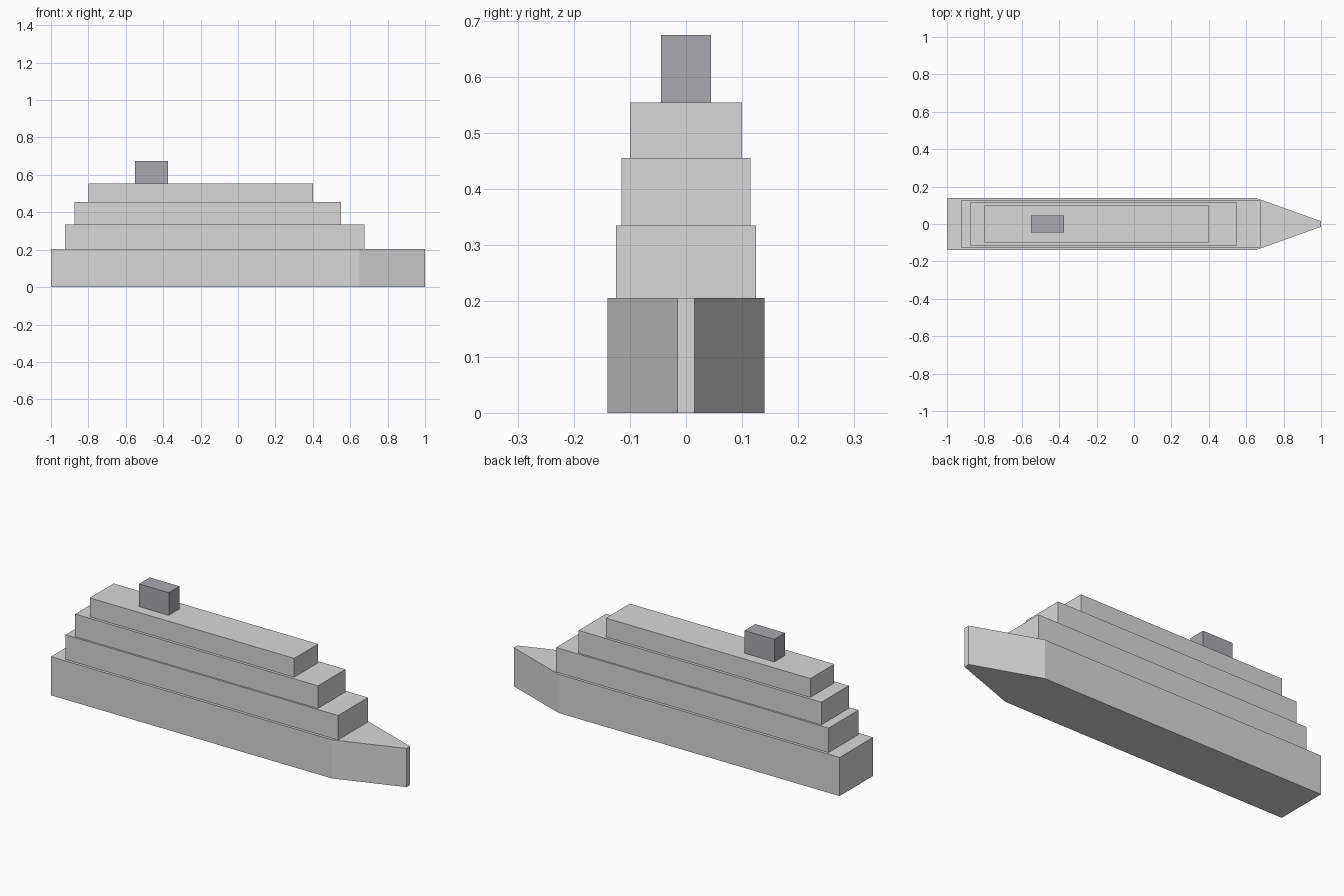
import bpy
import bmesh

cube = bpy.data.objects.get("Cube")
if cube:
    bpy.data.objects.remove(cube, do_unlink=True)


def make_material(name, color):
    mat = bpy.data.materials.new(name)
    mat.use_nodes = True
    mat.diffuse_color = color
    mat.node_tree.nodes["Principled BSDF"].inputs["Base Color"].default_value = color
    return mat


def extrude_outline(name, outline, bottom, top, mat):
    """Raise a flat plan outline into a solid block."""
    bm = bmesh.new()
    base = bm.faces.new([bm.verts.new((x, y, bottom)) for x, y in outline])
    result = bmesh.ops.extrude_face_region(bm, geom=[base], use_keep_orig=True)
    for item in result["geom"]:
        if isinstance(item, bmesh.types.BMVert):
            item.co.z = top
    bmesh.ops.recalc_face_normals(bm, faces=bm.faces)
    mesh = bpy.data.meshes.new(name)
    bm.to_mesh(mesh)
    bm.free()
    mesh.materials.append(mat)
    obj = bpy.data.objects.new(name, mesh)
    bpy.context.collection.objects.link(obj)
    return obj


def mirrored(half):
    """Complete a half outline across the centre line."""
    return half + [(x, -y) for x, y in reversed(half)]


white = make_material("pale_grey_paint", (0.69, 0.69, 0.69, 1))
grey = make_material("funnel_grey", (0.40, 0.40, 0.43, 1))

# Hull with a tapered, blunt bow
hull_half = [(-1, -0.14), (0.65, -0.14), (1, -0.015)]
extrude_outline("hull", mirrored(hull_half), 0, 0.205, white)

# Stepped decks and funnel: name, stern x, bow x, half width, bottom, top, material
blocks = [
    ("lower_deck", -0.925, 0.675, 0.125, 0.205, 0.335, white),
    ("middle_deck", -0.875, 0.55, 0.115, 0.335, 0.455, white),
    ("upper_deck", -0.80, 0.40, 0.10, 0.455, 0.555, white),
    ("funnel", -0.55, -0.375, 0.045, 0.555, 0.675, grey),
]
for name, stern, bow, half_width, bottom, top, mat in blocks:
    half = [(stern, -half_width), (bow, -half_width)]
    extrude_outline(name, mirrored(half), bottom, top, mat)
